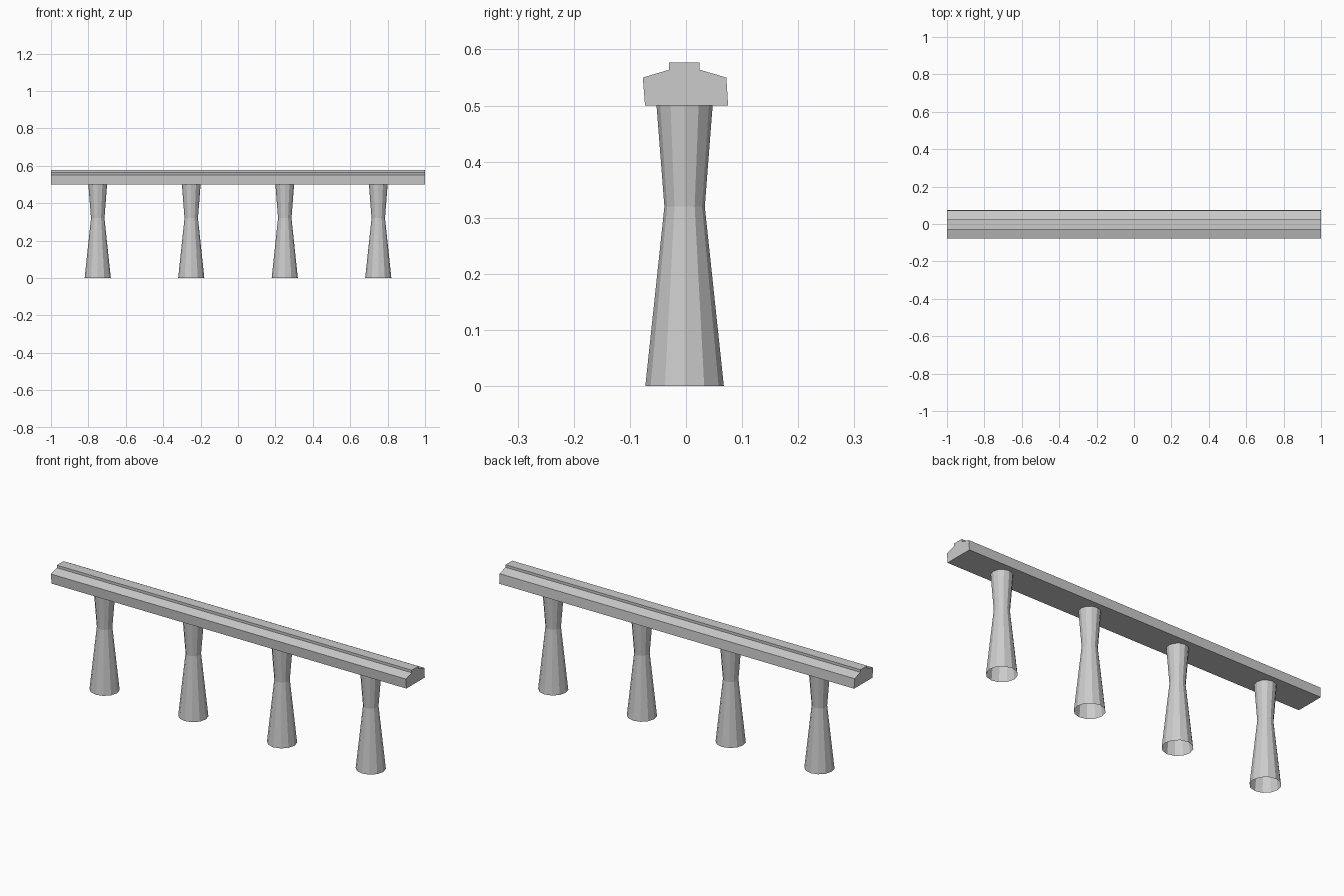
import bpy, bmesh
from math import cos, sin, tau

if "Cube" in bpy.data.objects:
    bpy.data.objects.remove(bpy.data.objects["Cube"])


def make_object(name, bm):
    bmesh.ops.recalc_face_normals(bm, faces=bm.faces)
    mesh = bpy.data.meshes.new(name)
    bm.to_mesh(mesh)
    bm.free()
    obj = bpy.data.objects.new(name, mesh)
    bpy.context.collection.objects.link(obj)
    return obj


# Beam: cross-section (y, z) extruded along x
section = [(-0.073, 0.5), (0.075, 0.5), (0.072, 0.55), (0.024, 0.564),
           (0.024, 0.577), (-0.03, 0.577), (-0.03, 0.564), (-0.077, 0.55)]
bm = bmesh.new()
end = bm.faces.new([bm.verts.new((-1, y, z)) for y, z in section])
ext = bmesh.ops.extrude_face_region(bm, geom=[end], use_keep_orig=True)
bmesh.ops.translate(bm, vec=(2, 0, 0),
                    verts=[g for g in ext["geom"] if isinstance(g, bmesh.types.BMVert)])
make_object("beam", bm)

# Pillars: waisted twelve-sided open tubes
SIDES = 12
rings = [(0.07, 0.0), (0.036, 0.32), (0.05, 0.5)]  # radius, height
for i in range(4):
    bm = bmesh.new()
    loops = [[bm.verts.new((r * cos(tau * k / SIDES), r * sin(tau * k / SIDES), z))
              for k in range(SIDES)] for r, z in rings]
    for low, high in zip(loops, loops[1:]):
        for k in range(SIDES):
            n = (k + 1) % SIDES
            bm.faces.new((low[k], low[n], high[n], high[k]))
    pillar = make_object(f"pillar_{i + 1}", bm)
    pillar.location = (-0.75 + 0.5 * i, -0.0025, 0)
